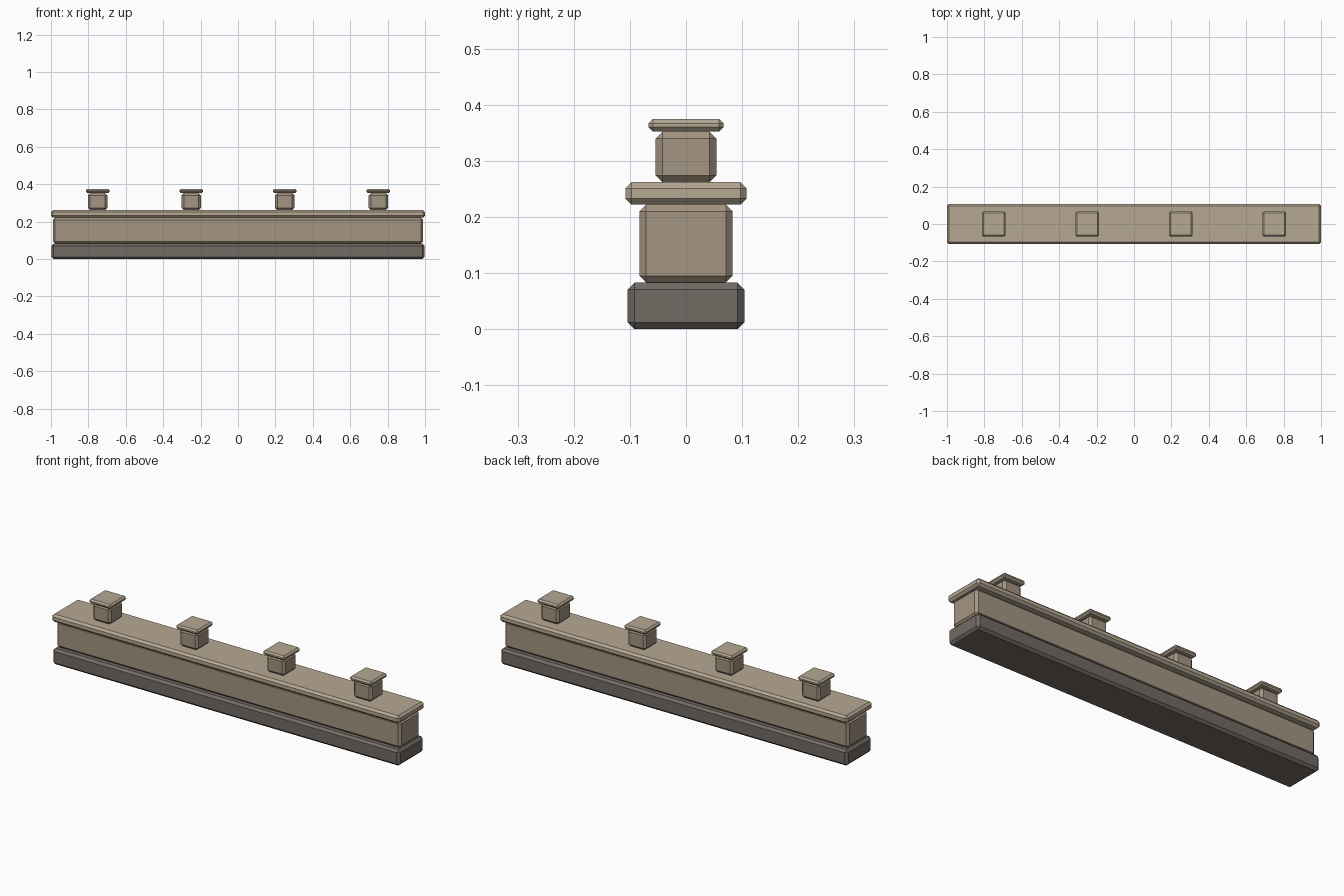
import bpy
import bmesh

if "Cube" in bpy.data.objects:
    bpy.data.objects.remove(bpy.data.objects["Cube"])


def material(name, rgb):
    m = bpy.data.materials.new(name)
    m.diffuse_color = (*rgb, 1)
    m.use_nodes = True
    m.node_tree.nodes["Principled BSDF"].inputs["Base Color"].default_value = m.diffuse_color
    return m


def block(name, half_x, half_y, z0, z1, bevel, mat, x=0.0):
    """Chamfered box spanning z0..z1, centred on x and y = 0."""
    bm = bmesh.new()
    bmesh.ops.create_cube(bm, size=1)
    bmesh.ops.scale(bm, vec=(2 * half_x, 2 * half_y, z1 - z0), verts=bm.verts)
    bmesh.ops.bevel(bm, geom=bm.edges[:], offset=bevel, segments=1,
                    profile=0.5, affect='EDGES')
    mesh = bpy.data.meshes.new(name)
    bm.to_mesh(mesh)
    bm.free()
    mesh.materials.append(mat)
    obj = bpy.data.objects.new(name, mesh)
    obj.location = (x, 0, (z0 + z1) / 2)
    bpy.context.collection.objects.link(obj)
    return obj


dark_stone = material("dark_stone", (0.17, 0.145, 0.13))
stone = material("stone", (0.37, 0.30, 0.22))
light_stone = material("light_stone", (0.47, 0.39, 0.29))

# Long wall: plinth, body and coping
block("plinth", 0.998, 0.104, 0.0, 0.083, 0.012, dark_stone)
block("wall_body", 0.99, 0.083, 0.083, 0.222, 0.012, stone)
block("coping", 1.0, 0.108, 0.222, 0.262, 0.011, light_stone)

# Row of four capped posts
for i in range(4):
    x = -0.75 + 0.5 * i
    block(f"post_{i + 1}", 0.052, 0.054, 0.262, 0.352, 0.012, stone, x)
    block(f"post_cap_{i + 1}", 0.063, 0.067, 0.352, 0.375, 0.008, light_stone, x)
